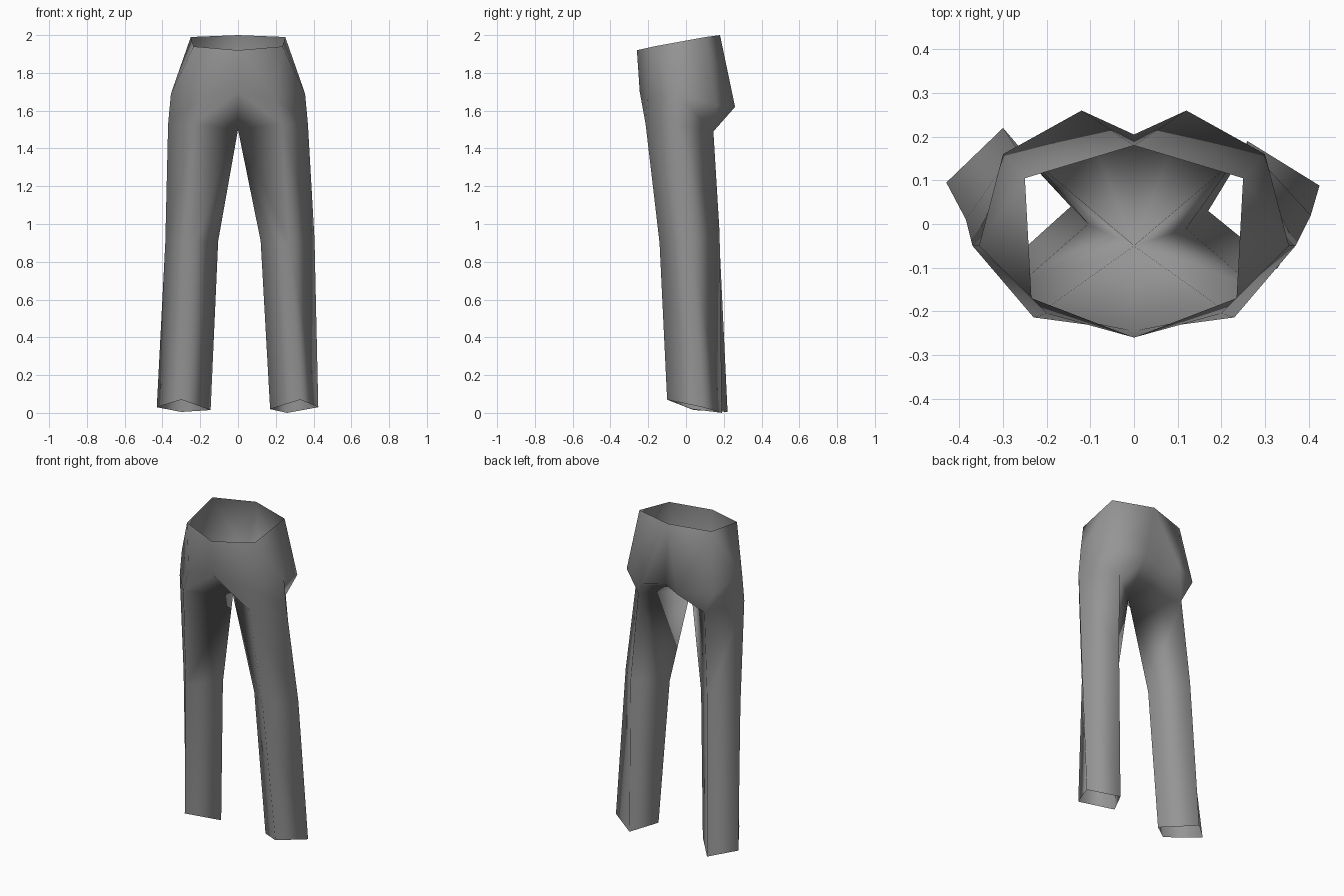
import bpy, bmesh

if "Cube" in bpy.data.objects:
    bpy.data.objects.remove(bpy.data.objects["Cube"])

# Plain grey cloth
cloth = bpy.data.materials.new("grey_cloth")
cloth.diffuse_color = (0.3, 0.3, 0.3, 1)
cloth.use_nodes = True
cloth.node_tree.nodes["Principled BSDF"].inputs["Base Color"].default_value = cloth.diffuse_color

bm = bmesh.new()


def add(p, s=1):
    return bm.verts.new((p[0] * s, p[1], p[2]))


# Centre seam, shared by both halves
waist_front = add((0, -0.26, 1.92))
waist_back = add((0, 0.18, 2.0))
belly = add((0, -0.245, 1.70))
cleft = add((0, 0.205, 1.63))
crotch = add((0, -0.05, 1.50))

# Knee and hem rings: front, outer, back, inner
legs = {
    1: [[(0.27, -0.14, 0.90), (0.405, 0.02, 0.92), (0.26, 0.178, 0.95), (0.12, -0.01, 0.91)],
        [(0.33, -0.10, 0.07), (0.425, 0.088, 0.03), (0.26, 0.19, 0.0), (0.17, 0.03, 0.02)]],
    -1: [[(0.265, -0.14, 0.90), (0.385, 0.01, 0.90), (0.27, 0.175, 0.95), (0.105, 0.0, 0.91)],
         [(0.30, -0.10, 0.07), (0.43, 0.095, 0.03), (0.30, 0.22, 0.005), (0.145, 0.04, 0.015)]],
}

for s, rings in legs.items():
    # Waist corners
    wf, wb = add((0.235, -0.17, 1.94), s), add((0.25, 0.105, 1.99), s)
    # Hip: front, side, rear side, seat
    hf, hs, hb, seat = [add(p, s) for p in (
        (0.20, -0.205, 1.66), (0.355, -0.05, 1.69), (0.30, 0.16, 1.63), (0.12, 0.26, 1.62))]
    # Top of the thigh: front, outer, back, and the shared crotch
    thigh = [add(p, s) for p in (
        (0.23, -0.214, 1.53), (0.37, -0.05, 1.53), (0.23, 0.145, 1.49))] + [crotch]
    tf, to, tb, _ = thigh
    for f in ((waist_front, wf, hf, belly), (wf, hs, hf), (wf, wb, hs), (wb, hb, hs),
              (wb, waist_back, seat, hb), (waist_back, cleft, seat),
              (belly, hf, tf, crotch), (hf, hs, to, tf), (hs, hb, tb, to),
              (hb, seat, tb), (seat, cleft, crotch, tb)):
        bm.faces.new(f)
    # Four-sided leg tube, open at the hem
    upper = thigh
    for ring in rings:
        lower = [add(p, s) for p in ring]
        for i in range(4):
            j = (i + 1) % 4
            bm.faces.new((upper[i], upper[j], lower[j], lower[i]))
        upper = lower

bmesh.ops.recalc_face_normals(bm, faces=bm.faces[:])
# Make sure the cloth faces outwards
bm.normal_update()
if sum(f.normal.x * f.calc_center_median().x for f in bm.faces if f.calc_center_median().z > 1.55) < 0:
    bmesh.ops.reverse_faces(bm, faces=bm.faces[:])

mesh = bpy.data.meshes.new("trousers")
bm.to_mesh(mesh)
bm.free()
mesh.materials.append(cloth)
for p in mesh.polygons:
    p.use_smooth = True
trousers = bpy.data.objects.new("trousers", mesh)
bpy.context.collection.objects.link(trousers)
